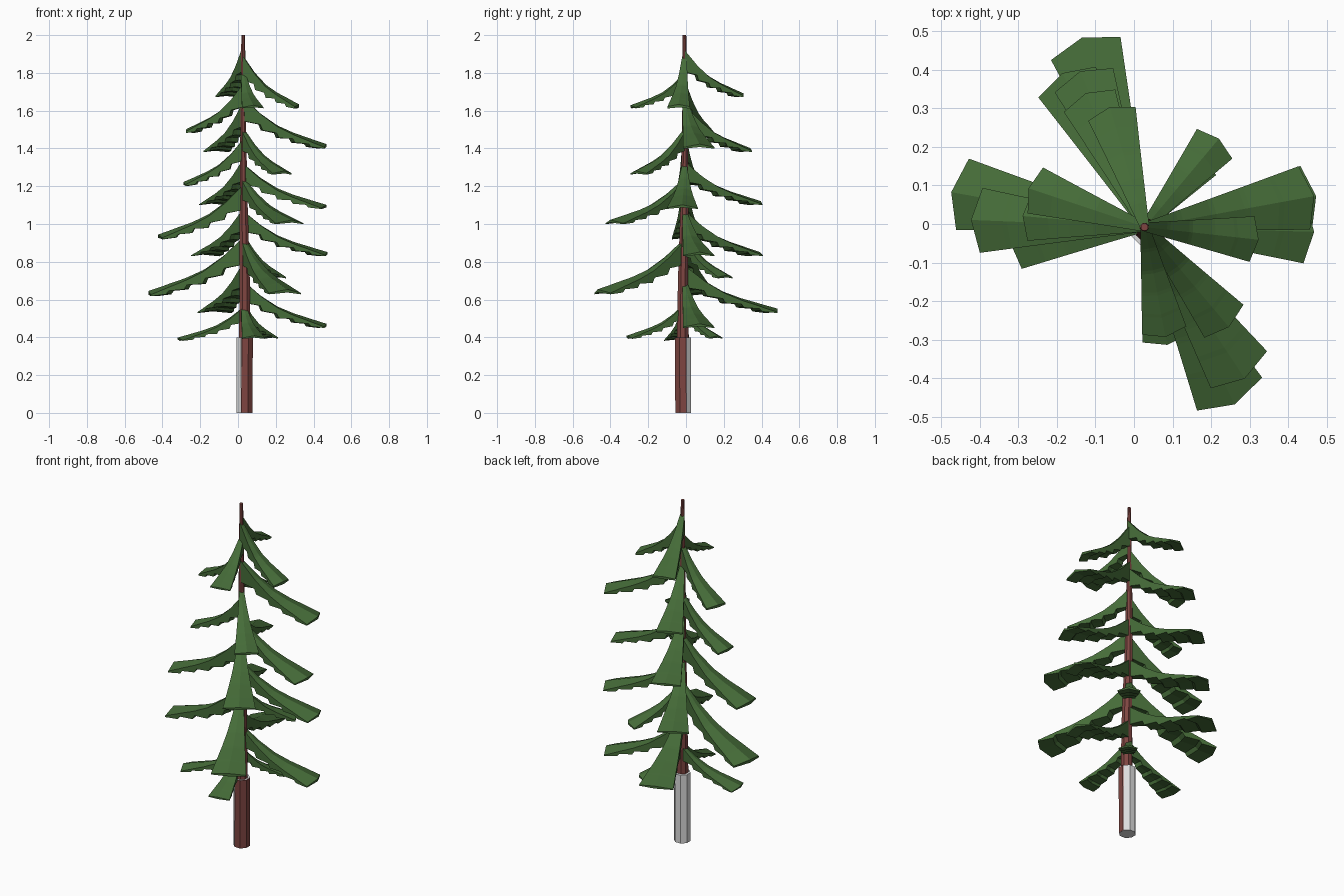
import bpy
import bmesh
import math
from mathutils import Vector

default_cube = bpy.data.objects.get("Cube")
if default_cube:
    bpy.data.objects.remove(default_cube, do_unlink=True)


def make_material(name, colour):
    material = bpy.data.materials.new(name)
    material.use_nodes = True
    rgba = (*colour, 1)
    material.diffuse_color = rgba
    shader = material.node_tree.nodes["Principled BSDF"]
    shader.inputs["Base Color"].default_value = rgba
    shader.inputs["Roughness"].default_value = 0.9
    return material


needle_green = make_material("needle_green", (0.06, 0.15, 0.04))
bark_red = make_material("bark_red", (0.21, 0.06, 0.053))
pale_bark = make_material("pale_bark", (0.72, 0.72, 0.72))


def loft(name, rings, material):
    """Flat-faced closed skin through rings that share one vertex count."""
    bm = bmesh.new()
    loops = [[bm.verts.new(point) for point in ring] for ring in rings]
    for lower, upper in zip(loops, loops[1:]):
        for i in range(len(lower)):
            j = (i + 1) % len(lower)
            bm.faces.new((lower[i], lower[j], upper[j], upper[i]))
    bm.faces.new(reversed(loops[0]))
    bm.faces.new(loops[-1])
    bmesh.ops.recalc_face_normals(bm, faces=bm.faces[:])
    mesh = bpy.data.meshes.new(name)
    bm.to_mesh(mesh)
    bm.free()
    mesh.materials.append(material)
    part = bpy.data.objects.new(name, mesh)
    bpy.context.collection.objects.link(part)
    return part


def ring(x, y, z, radius, sides=8):
    angles = [math.tau * (i + 0.5) / sides for i in range(sides)]
    return [(x + radius * math.cos(a), y + radius * math.sin(a), z) for a in angles]


# Trunk: a pale base, a bark sleeve leaning through it, and the tapering stem
loft("pale_base", [ring(0.034, -0.014, 0, 0.045), ring(0.034, -0.014, 0.4, 0.045)], pale_bark)
loft("bark_sleeve", [ring(0.035, -0.015, 0.001, 0.045), ring(0.038, -0.018, 0.399, 0.044)], bark_red)
stem = [(0.036, -0.018, 0.3, 0.034), (0.036, -0.016, 0.7, 0.029),
        (0.03, -0.008, 1.1, 0.023), (0.027, -0.006, 1.6, 0.015), (0.027, -0.008, 2, 0.01)]
loft("trunk", [ring(*station) for station in stem], bark_red)

# Bough outline: reach, upper edge and stepped lower edge, as shares of reach and drop
OUTLINE = [(0, 1, 0.52), (0.2, 0.69, 0.46), (0.23, 0.65, 0.34), (0.4, 0.45, 0.29),
           (0.43, 0.42, 0.19), (0.6, 0.29, 0.18), (0.63, 0.27, 0.1),
           (0.8, 0.17, 0.08), (0.83, 0.15, 0.02), (1, 0.05, -0.01)]


def bough(name, tip_x, tip_y, tip_z, drop):
    """Wedge of needles that fans out from the stem with a ridge along its top."""
    root = Vector((0.028, -0.008, tip_z))
    reach = Vector((tip_x, tip_y, tip_z)) - root
    side = Vector((-reach.y, reach.x, 0)).normalized()
    rings = []
    for t, top, bottom in OUTLINE:
        half = 0.012 + 0.165 * reach.length * t
        sag = half * 0.2
        edge = root + reach * t * (1 - 0.03 * t)
        ridge = root + reach * t * (1 + 0.03 * t)
        upper = Vector((0, 0, top * drop))
        lower = Vector((0, 0, bottom * drop))
        fall = Vector((0, 0, sag))
        rings.append([edge + side * half + upper - fall, ridge + upper,
                      edge - side * half + upper - fall,
                      edge - side * half + lower - fall * 0.5, ridge + lower,
                      edge + side * half + lower - fall * 0.5])
    loft(name, rings, needle_green)


# Boughs by the side they grow on, top to bottom: tip x, y, z and drop
BOUGHS = {
    "left": [(0.315, -0.04, 1.62, 0.27), (0.455, 0.07, 1.41, 0.26), (0.455, -0.02, 1.09, 0.23),
             (0.46, 0.07, 0.84, 0.23), (0.455, 0.07, 0.46, 0.24)],
    "right": [(-0.265, 0.09, 1.49, 0.25), (-0.28, 0.02, 1.21, 0.24), (-0.41, 0.01, 0.93, 0.28),
              (-0.46, 0.08, 0.63, 0.3), (-0.31, -0.05, 0.39, 0.17)],
    "back": [(-0.06, 0.295, 1.68, 0.24), (-0.12, 0.33, 1.39, 0.24), (-0.135, 0.385, 1.11, 0.22),
             (-0.18, 0.38, 0.84, 0.23), (-0.13, 0.47, 0.54, 0.24)],
    "front_left": [(0.24, -0.26, 1.27, 0.23), (0.28, -0.39, 1.01, 0.23), (0.255, -0.455, 0.64, 0.28)],
    "front": [(0.08, -0.285, 1.62, 0.18), (0.085, -0.305, 0.4, 0.18)],
    "back_left": [(0.215, 0.215, 0.72, 0.22), (0.18, 0.165, 0.4, 0.18)],
}
for direction, tips in BOUGHS.items():
    for number, tip in enumerate(tips, 1):
        bough(f"{direction}_bough_{number}", *tip)
